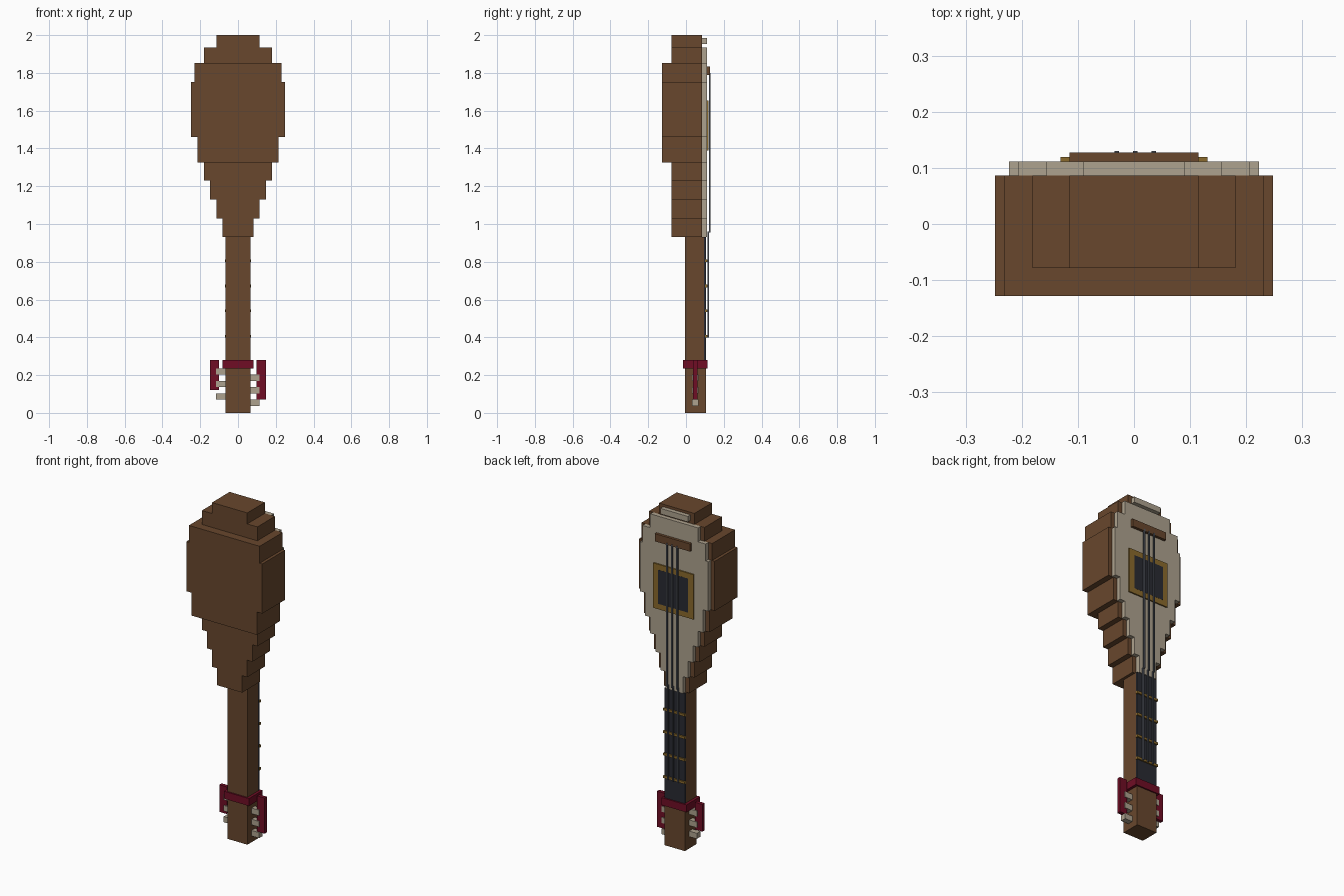
import bpy
import bmesh
from mathutils import Matrix, Vector

default = bpy.data.objects.get("Cube")
if default:
    bpy.data.objects.remove(default, do_unlink=True)


def material(name, srgb):
    col = [((c / 255 + 0.055) / 1.055) ** 2.4 if c > 10 else c / 255 / 12.92 for c in srgb] + [1]
    mat = bpy.data.materials.new(name)
    mat.diffuse_color = col
    mat.use_nodes = True
    bsdf = mat.node_tree.nodes["Principled BSDF"]
    bsdf.inputs["Base Color"].default_value = col
    bsdf.inputs["Roughness"].default_value = 0.8
    return mat


BROWN = material("brown wood", (104, 71, 45))
CREAM = material("pale cream", (174, 162, 142))
RED = material("dark red", (112, 13, 37))
GOLD = material("dull gold", (138, 106, 44))
DARK = material("near black", (41, 42, 50))
STEEL = material("string grey", (84, 88, 97))


def boxes(name, mat, spans):
    """One object made of boxes, each given as x0, x1, y0, y1, z0, z1."""
    bm = bmesh.new()
    for x0, x1, y0, y1, z0, z1 in spans:
        centre = Vector((x0 + x1, y0 + y1, z0 + z1)) / 2
        size = Matrix.Diagonal((x1 - x0, y1 - y0, z1 - z0, 1))
        bmesh.ops.create_cube(bm, size=1, matrix=Matrix.Translation(centre) @ size)
    mesh = bpy.data.meshes.new(name)
    bm.to_mesh(mesh)
    bm.free()
    mesh.materials.append(mat)
    obj = bpy.data.objects.new(name, mesh)
    bpy.context.collection.objects.link(obj)
    return obj


# Stepped body: half width, bottom, top, outer y
SHALLOW, DEEP = -0.078, -0.128
FACE, PLATE = 0.086, 0.111
tiers = [
    (0.115, 1.935, 2.0, SHALLOW),
    (0.181, 1.853, 1.935, SHALLOW),
    (0.231, 1.753, 1.853, DEEP),
    (0.248, 1.46, 1.753, DEEP),
    (0.214, 1.325, 1.46, DEEP),
    (0.181, 1.23, 1.325, SHALLOW),
    (0.148, 1.13, 1.23, SHALLOW),
    (0.115, 1.03, 1.13, SHALLOW),
    (0.082, 0.93, 1.03, SHALLOW),
]
boxes("body", BROWN, [(-w, w, y, FACE, z0, z1) for w, z0, z1, y in tiers])

# Pale soundboard follows the body steps, with a separate strip at the top
plate = [(-w + 0.025, w - 0.025, FACE, PLATE, z0, z1) for w, z0, z1, _ in tiers[1:]]
plate.append((-0.09, 0.09, FACE, PLATE, 1.952, 1.985))
boxes("soundboard", CREAM, plate)

# Neck, fretboard and headstock
N = 0.066
boxes("neck", BROWN, [(-N, N, -0.006, 0.094, 0.26, 0.93)])
boxes("headstock", BROWN, [(-N, N, -0.006, 0.105, 0, 0.26)])
boxes("fretboard", DARK, [(-N, N, 0.094, 0.105, 0.26, 0.93)])
boxes("frets", GOLD, [(-0.07, 0.07, 0.1, 0.113, z - 0.007, z + 0.007)
                      for z in (0.406, 0.54, 0.672, 0.805)])

# Sound hole with raised gold border
boxes("sound_hole_frame", GOLD, [
    (-0.131, -0.098, PLATE, 0.119, 1.39, 1.655),
    (0.098, 0.131, PLATE, 0.119, 1.39, 1.655),
    (-0.098, 0.098, PLATE, 0.119, 1.39, 1.422),
    (-0.098, 0.098, PLATE, 0.119, 1.623, 1.655),
])
boxes("sound_hole", DARK, [(-0.098, 0.098, PLATE, 0.1195, 1.422, 1.623)])

# Bridge and strings, stepping down over the neck
boxes("bridge", BROWN, [(-0.115, 0.115, PLATE, 0.127, 1.79, 1.835)])
strings = []
for x in (-0.031, 0.002, 0.035):
    strings.append((x - 0.004, x + 0.004, 0.122, 0.13, 0.955, 1.8))
    strings.append((x - 0.004, x + 0.004, 0.114, 0.122, 0.4, 0.96))
boxes("strings", STEEL, strings)

# Red collar and side bars
boxes("collar", RED, [(-0.082, 0.082, -0.015, 0.113, 0.236, 0.28)])
boxes("side_bars", RED, [
    (-0.149, -0.1, 0.038, 0.06, 0.12, 0.28),
    (0.098, 0.147, 0.038, 0.06, 0.07, 0.28),
])

# Tuning pegs, staggered on the two sides
pegs = []
for i in range(3):
    z = 0.07 + 0.066 * i
    pegs.append((-0.116, -N, 0.032, 0.065, z, z + 0.033))
    pegs.append((N, 0.115, 0.032, 0.065, z - 0.033, z))
boxes("tuning_pegs", CREAM, pegs)
